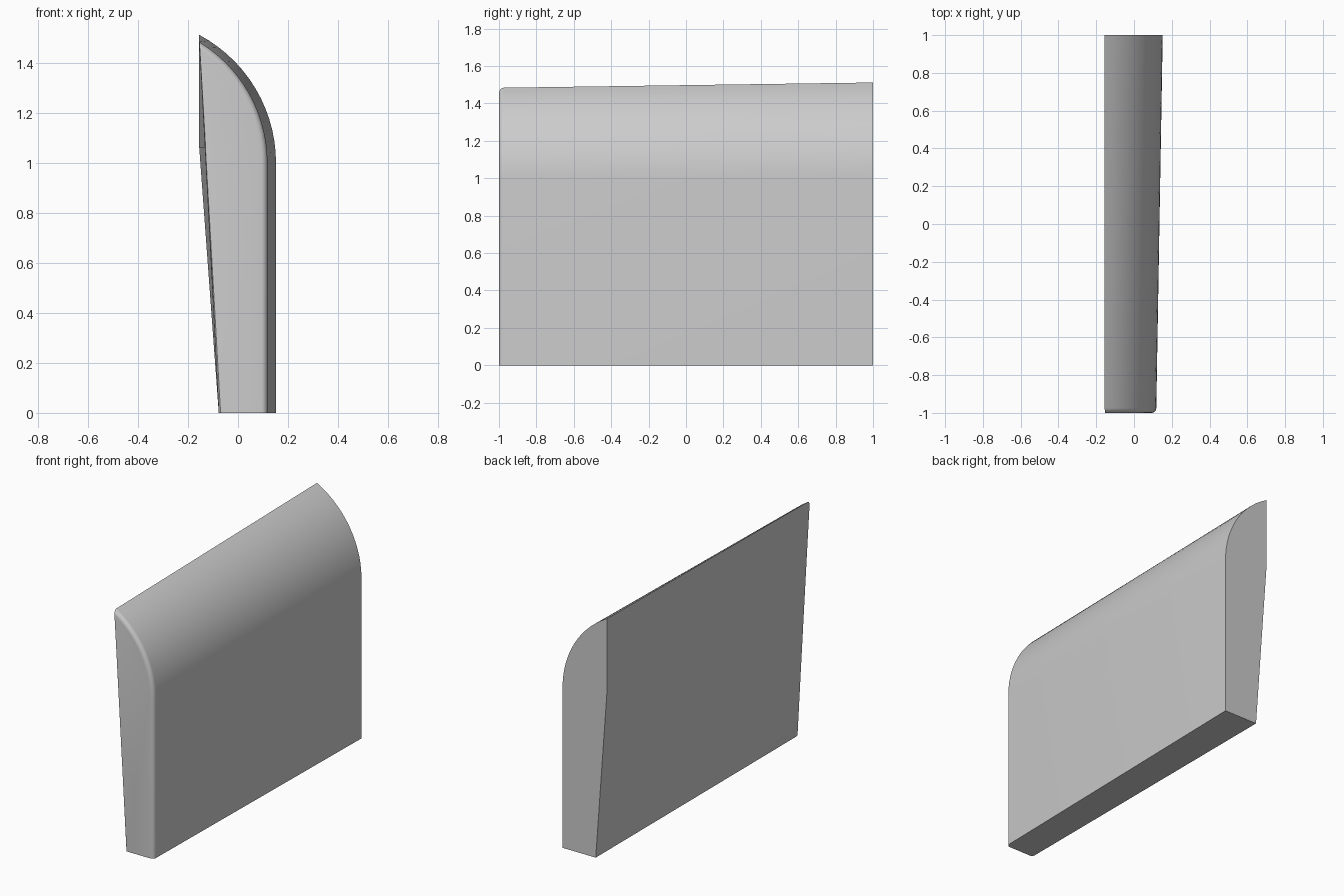
import bpy, bmesh, math

if "Cube" in bpy.data.objects:
    bpy.data.objects.remove(bpy.data.objects["Cube"])

ARC = 14
LEFT, FOOT = -0.155, -0.077


def section(right, top, kink, inset=0.0):
    """Cross-section in xz: flat right side, quarter-round shoulder, slanted left side."""
    w, h = right - LEFT, top - 1.0
    full = (w * w + h * h) / (2 * w)
    cx, r = right - full, full - inset
    end_x = LEFT + inset * 0.1
    end = math.acos((end_x - cx) / r)
    pts = [(right - inset, 0.0)]
    pts += [(cx + r * math.cos(end * i / ARC), 1 + r * math.sin(end * i / ARC))
            for i in range(ARC + 1)]
    # left side: bent at the back end, straight at the front end
    foot = FOOT + inset * 0.4
    straight = pts[-1][0] + (foot - pts[-1][0]) * (pts[-1][1] - 1.06) / pts[-1][1]
    pts.append((LEFT * kink + straight * (1 - kink), 1.06))
    pts.append((foot, 0.0))
    return pts


# Sections from back to front, ending in a rounded front rim
rings = [(1.0, section(0.152, 1.512, 1.0))]
RIM = 0.025
for i in range(7):
    a = math.pi / 2 * i / 6
    rings.append((-1 + RIM - RIM * math.sin(a),
                  section(0.118, 1.484, 0.0, RIM * (1 - math.cos(a)))))

bm = bmesh.new()
loops = [[bm.verts.new((x, y, z)) for x, z in pts] for y, pts in rings]
n = len(loops[0])
for a, b in zip(loops, loops[1:]):
    for i in range(n):
        j = (i + 1) % n
        bm.faces.new((a[i], a[j], b[j], b[i]))
bm.faces.new(loops[0])
bm.faces.new(loops[-1])
bmesh.ops.recalc_face_normals(bm, faces=bm.faces)

mesh = bpy.data.meshes.new("curved_panel")
bm.to_mesh(mesh)
bm.free()
panel = bpy.data.objects.new("curved_panel", mesh)
bpy.context.collection.objects.link(panel)
bpy.context.view_layer.objects.active = panel
panel.select_set(True)
bpy.ops.object.shade_smooth_by_angle(angle=math.radians(30))
